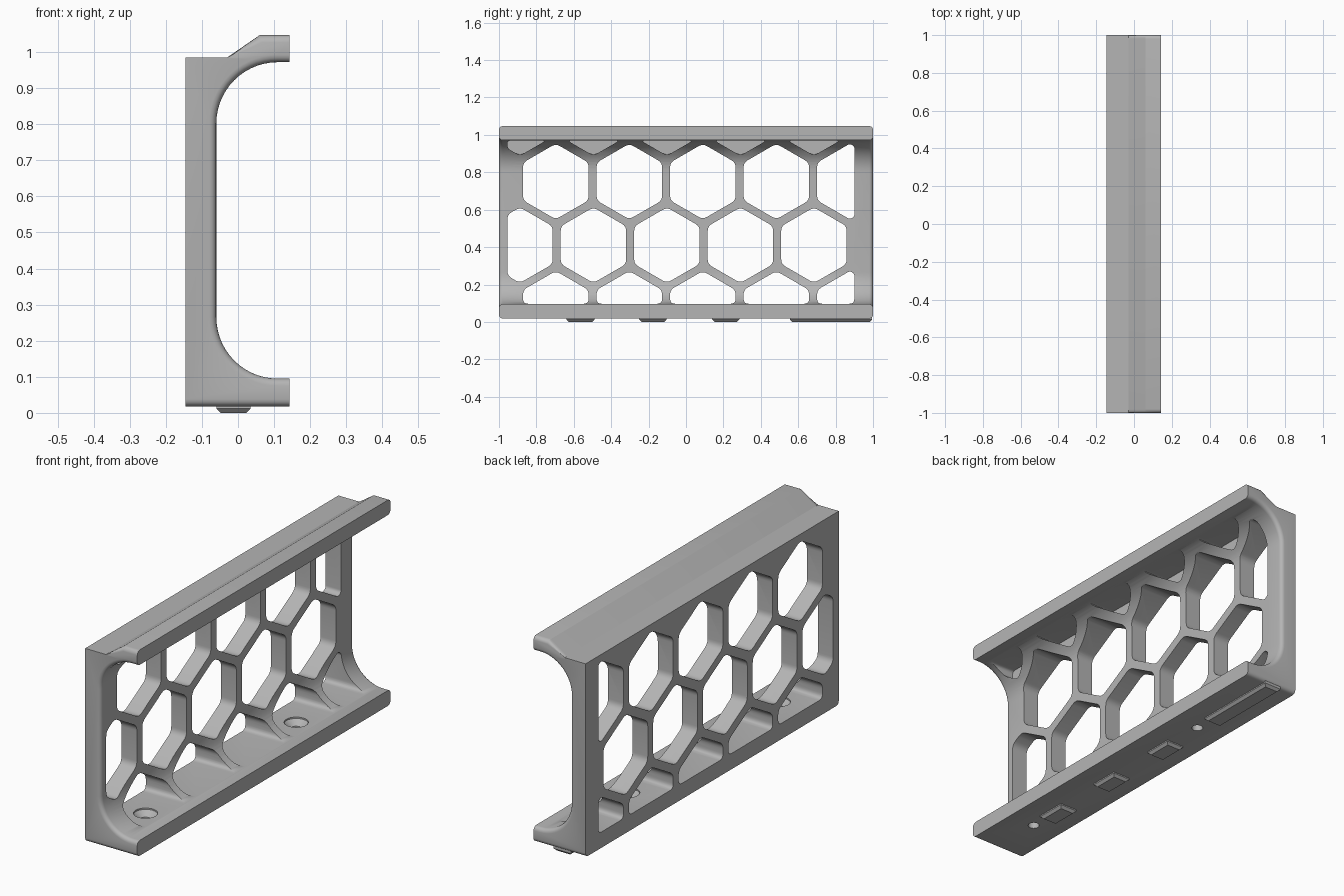
import bpy, bmesh, math
from mathutils import Vector

cube = bpy.data.objects.get("Cube")
if cube:
    bpy.data.objects.remove(cube, do_unlink=True)

GREY = (0.46, 0.46, 0.46, 1)
mat = bpy.data.materials.new("matte_grey")
mat.use_nodes = True
mat.diffuse_color = GREY
mat.node_tree.nodes["Principled BSDF"].inputs["Base Color"].default_value = GREY

BACK, WALL, EDGE = -0.145, -0.06, 0.143
BASE, FLOOR, LIP, WALL_TOP, TOP = 0.018, 0.095, 0.972, 0.985, 1.047


def make_object(name, bm):
    bmesh.ops.recalc_face_normals(bm, faces=bm.faces[:])
    mesh = bpy.data.meshes.new(name)
    bm.to_mesh(mesh)
    bm.free()
    mesh.materials.append(mat)
    obj = bpy.data.objects.new(name, mesh)
    bpy.context.collection.objects.link(obj)
    return obj


def prism(bm, points, shift):
    """Closed prism from an outline moved along a vector."""
    face = bm.faces.new([bm.verts.new(p) for p in points])
    ext = bmesh.ops.extrude_face_region(bm, geom=[face], use_keep_orig=True)
    verts = [g for g in ext["geom"] if isinstance(g, bmesh.types.BMVert)]
    bmesh.ops.translate(bm, verts=verts, vec=shift)


def arc(cx, cz, r, start, end, n=14):
    angles = [math.radians(start + (end - start) * i / n) for i in range(n + 1)]
    return [(cx + r * math.cos(a), cz + r * math.sin(a)) for a in angles]


def clip(poly, axis, limit, sign):
    """Keep the part of a 2D outline on one side of a line."""
    out = []
    for i, p in enumerate(poly):
        q = poly[(i + 1) % len(poly)]
        dp, dq = sign * (p[axis] - limit), sign * (q[axis] - limit)
        if dp >= 0:
            out.append(p)
        if dp * dq < 0:
            out.append(p.lerp(q, dp / (dp - dq)))
    return out


def round_corners(poly, size=0.026, n=5):
    out = []
    for i, p in enumerate(poly):
        a, b = poly[i - 1] - p, poly[(i + 1) % len(poly)] - p
        t = min(size, 0.45 * a.length, 0.45 * b.length)
        a, b = p + a.normalized() * t, p + b.normalized() * t
        for k in range(n + 1):
            s = k / n
            out.append(a * (1 - s) ** 2 + p * (2 * s * (1 - s)) + b * s * s)
    return out


# Main channel: profile extruded along y
R = 0.17
profile = [(BACK, BASE), (EDGE, BASE), (EDGE, FLOOR)]
profile += arc(WALL + R, FLOOR + R, R, 270, 180)
profile += arc(WALL + R, LIP - R, R, 180, 90)
profile += [(EDGE, LIP), (EDGE, TOP), (0.06, TOP), (-0.03, WALL_TOP), (BACK, WALL_TOP)]
bm = bmesh.new()
prism(bm, [(x, -1, z) for x, z in profile], (0, 2, 0))

# Soften the end edges, leaving the back, wall top and front edges sharp
def is_soft(e):
    a, b = e.verts[0].co, e.verts[1].co
    if abs(a.y - b.y) > 0.1:
        return False
    vertical = abs(a.x - b.x) < 1e-4 and (abs(a.x - BACK) < 1e-4 or abs(a.x - EDGE) < 1e-4)
    wall_top = abs(a.z - WALL_TOP) < 1e-4 and abs(b.z - WALL_TOP) < 1e-4
    return not vertical and not wall_top

bmesh.ops.bevel(bm, geom=[e for e in bm.edges if is_soft(e)], offset=0.02,
                segments=4, profile=0.5, affect='EDGES')
channel = make_object("honeycomb_bracket", bm)

# Honeycomb cutter: through holes in three rows, blind pockets in the fourth
PITCH, HALF = 0.393, 0.175
RADIUS = HALF / math.cos(math.pi / 6)
bm = bmesh.new()
for row in range(4):
    cz = 0.07 + row * PITCH * math.sin(math.pi / 3)
    first = -0.888 if row % 2 else -0.696
    for col in range(5):
        cy = first + col * PITCH
        hexagon = [Vector((cy + RADIUS * math.sin(k * math.pi / 3),
                           cz + RADIUS * math.cos(k * math.pi / 3))) for k in range(6)]
        for axis, limit, sign in ((0, -0.955, 1), (0, 0.90, -1),
                                  (1, FLOOR + 0.002, 1), (1, LIP - 0.002, -1)):
            hexagon = clip(hexagon, axis, limit, sign)
        x0 = WALL if row == 3 else BACK - 0.1
        prism(bm, [(x0, p.x, p.y) for p in round_corners(hexagon)], (0.3 - x0, 0, 0))
hex_cutter = make_object("hex_cutter", bm)

# Countersunk screw hole cutter, revolved
bm = bmesh.new()
for y in (-0.73, 0.46):
    outline = [(0, -0.05), (0.026, -0.05), (0.026, 0.065), (0.055, 0.09),
               (0.055, 0.12), (0, 0.12)]
    verts = [bm.verts.new((r, y, z)) for r, z in outline]
    edges = [bm.edges.new(p) for p in zip(verts, verts[1:])]
    bmesh.ops.spin(bm, geom=verts + edges, cent=(0, y, 0), axis=(0, 0, 1),
                   angle=math.tau, steps=28)
bmesh.ops.remove_doubles(bm, verts=bm.verts[:], dist=1e-5)
screw_cutter = make_object("screw_cutter", bm)

for cutter in (hex_cutter, screw_cutter):
    cutter.hide_render = True
    mod = channel.modifiers.new("cut", 'BOOLEAN')
    mod.operation, mod.solver, mod.object = 'DIFFERENCE', 'EXACT', cutter
    bpy.context.view_layer.objects.active = channel
    bpy.ops.object.modifier_apply(modifier=mod.name)
    bpy.data.objects.remove(cutter, do_unlink=True)

# Locating feet under the base, with chamfered undersides
parts = [channel]
for i, (y0, y1) in enumerate(((-0.64, -0.49), (-0.25, -0.105), (0.14, 0.285), (0.555, 0.995))):
    bm = bmesh.new()
    x0, x1 = -0.06, 0.035
    prism(bm, [(x0, y0, 0), (x1, y0, 0), (x1, y1, 0), (x0, y1, 0)], (0, 0, BASE + 0.01))
    bottom = [e for e in bm.edges if all(v.co.z < 0.001 for v in e.verts)]
    bmesh.ops.bevel(bm, geom=bottom, offset=0.012, segments=1, affect='EDGES')
    parts.append(make_object("locating_bar" if i == 3 else f"locating_foot_{i + 1}", bm))

# Smooth the curved surfaces, keep hard edges
bpy.ops.object.select_all(action='DESELECT')
for obj in parts:
    obj.select_set(True)
bpy.context.view_layer.objects.active = channel
bpy.ops.object.shade_smooth_by_angle(angle=math.radians(28))
